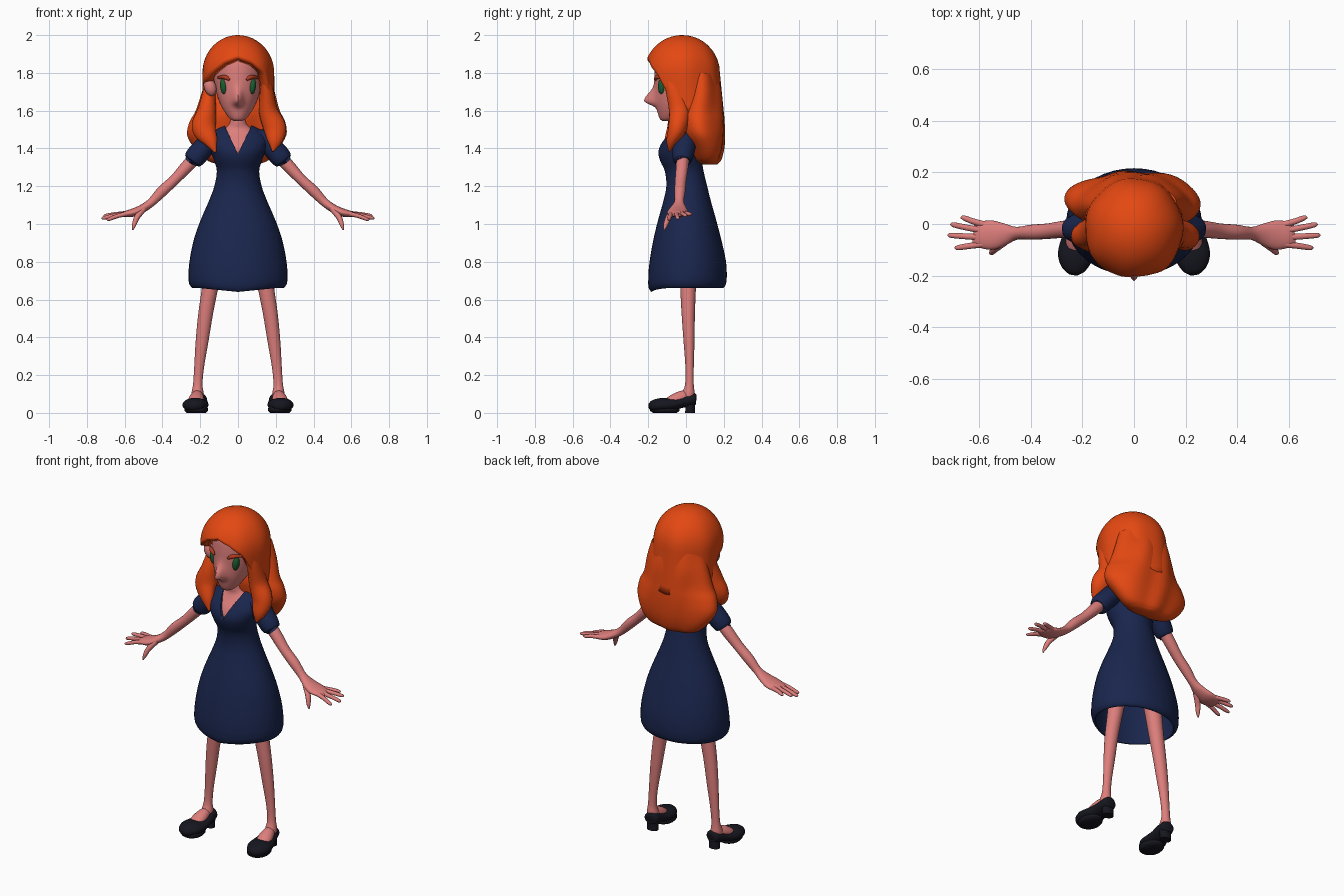
import bpy, bmesh
from math import sin, cos, pi, exp, sqrt, atan2, degrees
from mathutils import Vector


def material(name, rgb):
    m = bpy.data.materials.new(name)
    m.diffuse_color = (*rgb, 1)
    return m


SKIN = material("skin", (0.72, 0.21, 0.20))
HAIR = material("orange_hair", (0.78, 0.065, 0.006))
NAVY = material("navy_cloth", (0.010, 0.019, 0.075))
BLACK = material("black_leather", (0.008, 0.008, 0.014))
GREEN = material("eye_green", (0.01, 0.11, 0.03))
BROW = material("brow", (0.45, 0.045, 0.015))


def finish(name, bm, mat, angle=50):
    bmesh.ops.remove_doubles(bm, verts=bm.verts, dist=1e-5)
    bmesh.ops.recalc_face_normals(bm, faces=bm.faces)
    me = bpy.data.meshes.new(name)
    bm.to_mesh(me)
    bm.free()
    me.materials.append(mat)
    ob = bpy.data.objects.new(name, me)
    bpy.context.collection.objects.link(ob)
    for o in bpy.context.selected_objects:
        o.select_set(False)
    ob.select_set(True)
    bpy.context.view_layer.objects.active = ob
    bpy.ops.object.shade_smooth_by_angle(angle=angle * pi / 180)
    return ob


def resample(pts, k):
    """Catmull-Rom through the control sections."""
    p = [Vector(q) for q in pts]
    p = [p[0] * 2 - p[1]] + p + [p[-1] * 2 - p[-2]]
    out = []
    for i in range(1, len(p) - 2):
        a, b, c, d = p[i - 1:i + 3]
        for j in range(k):
            t = j / k
            out.append(0.5 * (b * 2 + (c - a) * t + (a * 2 - b * 5 + c * 4 - d) * t * t
                              + (b * 3 - a - c * 3 + d) * t ** 3))
    return out + [p[-2]]


def tube(name, pts, mat, ref=(0, 1, 0), flat=False, n=20, k=4, warp=None, side=1):
    """Sections (x, y, z, radius across, radius along ref), lofted smoothly."""
    pts = resample([(p[0] * side, *p[1:]) for p in pts], k)
    ref = Vector(ref)
    bm, rings = bmesh.new(), []
    for i, p in enumerate(pts):
        c = Vector(p[:3])
        tan = Vector((0, 0, 1)) if flat else (
            Vector(pts[min(i + 1, len(pts) - 1)][:3]) - Vector(pts[max(i - 1, 0)][:3])).normalized()
        u = tan.cross(ref).normalized()
        v = u.cross(tan).normalized()
        ring = []
        for j in range(n):
            a = 2 * pi * j / n
            co = c + u * cos(a) * max(p[3], .002) + v * sin(a) * max(p[4], .002)
            ring.append(bm.verts.new(warp(co) if warp else co))
        rings.append(ring)
    for r, s in zip(rings, rings[1:]):
        for j in range(n):
            bm.faces.new((r[j], r[(j + 1) % n], s[(j + 1) % n], s[j]))
    bm.faces.new(rings[0])
    bm.faces.new(rings[-1])
    return finish(name, bm, mat)


def stack(name, rows, mat, **kw):
    """Horizontal sections given as (z, front y, back y, half width)."""
    return tube(name, [(0, (f + b) / 2, z, w, (b - f) / 2) for z, f, b, w in rows],
                mat, flat=True, **kw)


def ball(name, loc, size, mat, tilt=0):
    bm = bmesh.new()
    bmesh.ops.create_uvsphere(bm, u_segments=20, v_segments=12, radius=1)
    ob = finish(name, bm, mat)
    ob.location, ob.scale, ob.rotation_euler = loc, size, (0, tilt, 0)
    return ob


# Dress: hollow skirt folded over at the hem, fitted bodice
def hem(co):
    if co.z < .72:
        co.z -= .02 * max(0, 1 - abs(co.x) / .2) * (co.y < 0)
    return co


dress = stack("dress", [
    (1.05, -.11, .12, .15), (.90, -.155, .175, .21), (.72, -.18, .195, .24),
    (.668, -.175, .185, .232), (.664, -.187, .20, .245), (.70, -.20, .215, .262),
    (.80, -.193, .212, .257), (.92, -.172, .186, .233), (1.02, -.148, .16, .198),
    (1.12, -.12, .132, .155), (1.20, -.104, .112, .125), (1.28, -.112, .093, .112),
    (1.33, -.135, .085, .125), (1.38, -.147, .08, .142), (1.43, -.13, .078, .158),
    (1.47, -.098, .075, .152), (1.51, -.065, .07, .105), (1.53, -.045, .06, .07)],
    NAVY, n=40, k=3, warp=hem)

# V neckline cut
bm = bmesh.new()
vs = [[bm.verts.new((x, y, z)) for x, z in ((0, 1.37), (.09, 1.56), (-.09, 1.56))] for y in (-.3, -.02)]
bm.faces.new(vs[0])
bm.faces.new(vs[1])
for j in range(3):
    bm.faces.new((vs[0][j], vs[0][(j + 1) % 3], vs[1][(j + 1) % 3], vs[1][j]))
cutter = finish("neckline_cutter", bm, NAVY)
cutter.hide_render = True
bpy.context.view_layer.objects.active = dress
mod = dress.modifiers.new("neckline", "BOOLEAN")
mod.object, mod.operation, mod.solver = cutter, "DIFFERENCE", "EXACT"
bpy.ops.object.modifier_apply(modifier="neckline")
bpy.data.objects.remove(cutter)

# Chest and neck
stack("chest_and_neck", [
    (1.31, -.10, .06, .09), (1.38, -.130, .06, .12), (1.43, -.115, .06, .135),
    (1.47, -.086, .06, .125), (1.505, -.068, .045, .075), (1.54, -.07, .03, .045),
    (1.62, -.07, .03, .043)], SKIN, n=32)


# Head with the nose pulled out of the face
def nose(co):
    if co.y < 0:
        s = .055 if co.z > 1.65 else .022
        co.y -= .058 * exp(-(co.x / .024) ** 2 - ((co.z - 1.65) / s) ** 2)
    return co


stack("head", [
    (1.545, -.125, -.085, .022), (1.56, -.14, -.04, .046), (1.60, -.153, .02, .075),
    (1.65, -.164, .085, .100), (1.72, -.166, .125, .120), (1.80, -.166, .145, .130),
    (1.87, -.155, .14, .122), (1.93, -.11, .09, .08), (1.95, -.05, .03, .03)],
    SKIN, n=64, k=5, warp=nose)

# Hair crown: dome whose lower edge arches over the face
def edge(deg, left):
    keys = [(0, 1.885), (25, 1.855), (48, 1.80), (62, 1.765 if left else 1.70),
            (80, 1.74 if left else 1.60), (105, 1.58), (181, 1.55)]
    for (a, za), (b, zb) in zip(keys, keys[1:]):
        if deg <= b:
            return za + (zb - za) * (deg - a) / (b - a)


bm, rows, N, M = bmesh.new(), [], 72, 16
for i in range(M + 1):
    row = []
    for j in range(N):
        a = 2 * pi * j / N - pi
        zb = edge(abs(degrees(a)), a < 0)
        z = 2 - (2 - zb) * (1 - cos(i / M * pi / 2))
        s = sqrt(max(0, 1 - ((z - 1.8) / .2) ** 2)) if z > 1.8 else 1
        low = max(0, 1.8 - z)
        s *= 1 + .012 * cos(7 * a + 1) * min(1, (2 - z) / .15)
        row.append(bm.verts.new((.19 * s * sin(a), -.02 + .1 * low - .2 * s * cos(a), z)))
    rows.append(row)
for r, s in zip(rows, rows[1:]):
    for j in range(N):
        bm.faces.new((r[j], r[(j + 1) % N], s[(j + 1) % N], s[j]))
crown = finish("hair_crown", bm, HAIR)
sol = crown.modifiers.new("thickness", "SOLIDIFY")
sol.thickness, sol.offset = .045, -1


# Long wavy hair at the back
def wave(co):
    a = atan2(co.x, co.y - .06)
    f = 1 + .04 * cos(6 * a + 9 * (co.z - 1.3))
    return Vector((co.x * f, .06 + (co.y - .06) * f, co.z))


stack("hair_back", [
    (1.315, .08, .16, .10), (1.34, .045, .183, .165), (1.40, .015, .198, .225),
    (1.47, -.02, .203, .262), (1.54, -.04, .202, .248), (1.60, -.045, .198, .215),
    (1.70, -.02, .188, .187), (1.80, -.02, .165, .16)], HAIR, n=56, warp=wave)

# Front locks and ear
tube("hair_lock_right", [
    (.125, -.10, 1.83, .03, .03), (.15, -.065, 1.72, .035, .045), (.16, -.035, 1.60, .05, .055),
    (.195, -.045, 1.51, .06, .05), (.195, -.075, 1.44, .04, .03), (.185, -.088, 1.385, .005, .005)], HAIR)
tube("hair_lock_left", [
    (-.15, 0, 1.78, .03, .03), (-.155, -.01, 1.69, .035, .045), (-.165, -.03, 1.60, .05, .055),
    (-.18, -.05, 1.51, .065, .05), (-.145, -.085, 1.44, .038, .03), (-.12, -.105, 1.38, .005, .005)], HAIR)
ball("ear", (-.148, -.06, 1.725), (.032, .03, .048), SKIN, -.3)

for side, tag in ((1, "right"), (-1, "left")):
    # Eyes and brows
    ball("eye_" + tag, (.076 * side, -.127, 1.728), (.019, .022, .042), GREEN, side * .12)
    tube("brow_" + tag, [(.045, -.163, 1.763, .006, .006), (.07, -.152, 1.778, .012, .012),
                         (.105, -.112, 1.775, .006, .008)], BROW, n=10, side=side)

    # Puffed sleeve and arm
    tube("sleeve_" + tag, [
        (.09, .0, 1.475, .03, .05), (.14, -.005, 1.445, .055, .062), (.19, -.012, 1.395, .056, .06),
        (.225, -.018, 1.355, .056, .054), (.243, -.02, 1.332, .045, .044), (.24, -.02, 1.336, .02, .02)],
        NAVY, side=side)
    tube("arm_" + tag, [
        (.20, -.015, 1.38, .034, .034), (.27, -.02, 1.305, .033, .033), (.335, -.028, 1.235, .028, .03),
        (.40, -.032, 1.175, .029, .029), (.455, -.036, 1.118, .023, .025), (.50, -.04, 1.085, .022, .042),
        (.55, -.043, 1.062, .022, .057), (.60, -.04, 1.052, .016, .05), (.622, -.038, 1.048, .008, .04)],
        SKIN, side=side)

    # Fingers and thumb
    for i, (y0, x1, y1, z1) in enumerate([(-.078, .695, -.092, 1.025), (-.052, .722, -.044, 1.032),
                                          (-.026, .712, -.003, 1.045), (-.002, .672, .024, 1.05)]):
        tube(f"finger_{tag}_{i + 1}", [
            (.58, y0, 1.056, .013, .013), ((.58 + x1) / 2, (y0 + y1) / 2, (1.06 + z1) / 2, .011, .012),
            (x1 - .012, y1, z1, .009, .010), (x1, y1, z1, .003, .003)], SKIN, n=10, k=3, side=side)
    tube("thumb_" + tag, [(.50, -.065, 1.08, .016, .018), (.535, -.092, 1.035, .015, .016),
                          (.55, -.108, .995, .011, .012), (.558, -.115, .968, .003, .003)],
         SKIN, n=10, side=side)

    # Leg and foot
    tube("leg_" + tag, [
        (.09, .01, 1.0, .06, .06), (.125, .012, .80, .05, .048), (.15, .011, .65, .043, .041),
        (.172, .012, .52, .039, .035), (.19, .016, .38, .034, .029), (.206, .019, .24, .026, .022),
        (.213, .018, .15, .025, .023), (.214, .012, .10, .033, .034), (.214, .01, .06, .03, .03)],
        SKIN, flat=True, side=side)
    tube("foot_" + tag, [(.212, .035, .085, .02, .02), (.216, -.01, .085, .033, .034),
                         (.222, -.06, .068, .042, .033), (.23, -.11, .05, .035, .02)],
         SKIN, ref=(0, 0, 1), side=side)

    # Shoe with heel
    tube("shoe_" + tag, [
        (.204, .054, .075, .015, .015), (.205, .045, .075, .038, .032), (.209, .015, .068, .046, .034),
        (.214, -.03, .055, .054, .030), (.221, -.08, .044, .066, .035), (.228, -.13, .042, .067, .037),
        (.233, -.175, .037, .046, .030), (.236, -.196, .034, .018, .014)],
        BLACK, ref=(0, 0, 1), n=24, side=side)
    tube("shoe_sole_" + tag, [
        (.221, -.112, .0, .052, .062), (.221, -.112, .012, .062, .078), (.221, -.112, .03, .06, .075)],
        BLACK, flat=True, n=24, side=side)
    tube("shoe_heel_" + tag, [
        (.207, .022, .0, .034, .027), (.207, .022, .03, .034, .026), (.206, .015, .08, .04, .034)],
        BLACK, flat=True, side=side)
